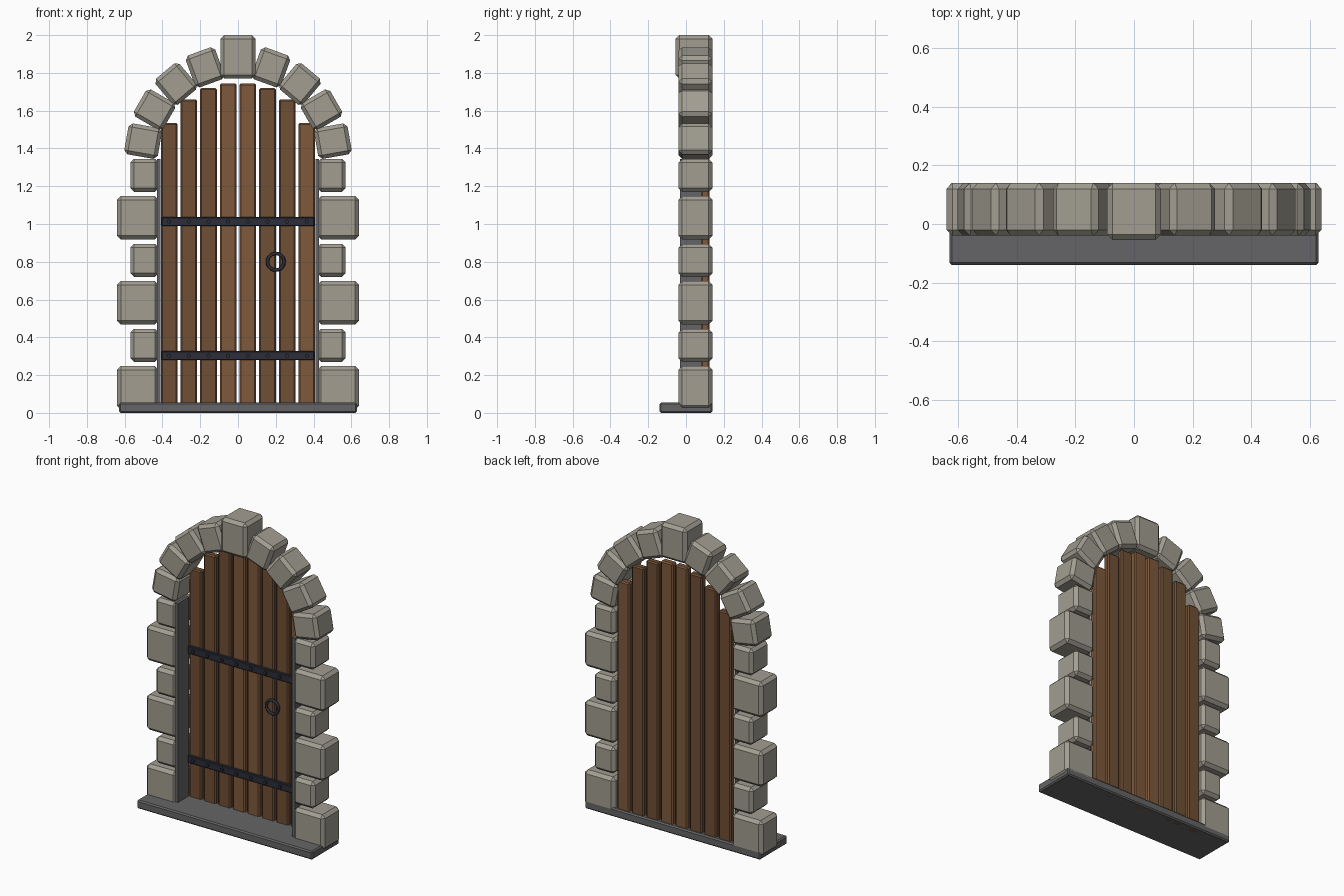
import bpy
from math import radians, cos, sin, pi

if "Cube" in bpy.data.objects:
    bpy.data.objects.remove(bpy.data.objects["Cube"])


def material(name, rgb):
    m = bpy.data.materials.new(name)
    m.diffuse_color = (*rgb, 1)
    m.use_nodes = True
    m.node_tree.nodes["Principled BSDF"].inputs["Base Color"].default_value = m.diffuse_color
    return m


STONE = material("stone", (0.36, 0.34, 0.285))
SLATE = material("slate", (0.13, 0.13, 0.135))
IRON = material("iron", (0.025, 0.027, 0.04))
WOODS = [material("wood_light", (0.21, 0.10, 0.045)),
         material("wood_dark", (0.16, 0.078, 0.036))]


def block(name, x, y, z, mat, bevel=0.0, about=None):
    """Box from (min, max) ranges; about=(pivot_z, angle) tilts it around y."""
    bpy.ops.mesh.primitive_cube_add(size=1)
    o = bpy.context.object
    o.name = name
    c = [(r[0] + r[1]) / 2 for r in (x, y, z)]
    d = [r[1] - r[0] for r in (x, y, z)]
    for v in o.data.vertices:
        v.co = [v.co[i] * d[i] for i in range(3)]
    if about:
        pz, a = about
        r = c[2] - pz
        c = [r * sin(a), c[1], pz + r * cos(a)]
        o.rotation_euler.y = a
    o.location = c
    o.data.materials.append(mat)
    if bevel:
        b = o.modifiers.new("chamfer", "BEVEL")
        b.width = bevel
        b.segments = 1
    return o


# Threshold slab
block("threshold", (-0.63, 0.63), (-0.14, 0.14), (0, 0.055), SLATE, 0.008)

# Jamb stones alternating large and small, and the inner jamb linings
for s, side in ((-1, "left"), (1, "right")):
    for i in range(3):
        z = 0.45 * i
        block(f"{side}_large_stone_{i}", sorted((s * 0.42, s * 0.64)),
              (-0.04, 0.14), (z + 0.018, z + 0.248), STONE, 0.02)
        block(f"{side}_small_stone_{i}", sorted((s * 0.42, s * 0.57)),
              (-0.04, 0.14), (z + 0.27, z + 0.445), STONE, 0.02)
    block(f"{side}_jamb_lining", sorted((s * 0.41, s * 0.43)),
          (-0.032, 0.085), (0.04, 1.345), SLATE)

# Arch stones and keystone
ARCH_Z = 1.35
for i in range(-4, 5):
    if i:
        block(f"arch_stone_{i + 4}", (-0.083, 0.083), (-0.04, 0.14),
              (ARCH_Z + 0.42, ARCH_Z + 0.60), STONE, 0.02,
              (ARCH_Z, radians(20 * i)))
block("keystone", (-0.093, 0.093), (-0.055, 0.14), (1.77, 2.0), STONE, 0.02)

# Door planks, stepped to follow the arch
PITCH = 0.104
tops = [1.745, 1.72, 1.66, 1.535]
for i in range(8):
    x = (i - 3.5) * PITCH
    top = tops[int(abs(i - 3.5))]
    block(f"plank_{i}", (x - 0.044, x + 0.044), (0.08, 0.125), (0, top),
          WOODS[0 if i in (3, 4, 7) else 1], 0.008)

# Iron straps with a rivet on every plank
for n, z in enumerate((0.303, 1.013)):
    block(f"strap_{n}", (-0.405, 0.405), (0.062, 0.085),
          (z - 0.024, z + 0.024), IRON, 0.004)
    for i in range(8):
        bpy.ops.mesh.primitive_cylinder_add(
            vertices=8, radius=0.011, depth=0.014,
            location=((i - 3.5) * PITCH, 0.059, z), rotation=(pi / 2, 0, 0))
        rivet = bpy.context.object
        rivet.name = f"rivet_{n}_{i}"
        rivet.data.materials.append(IRON)

# Ring handle
bpy.ops.mesh.primitive_torus_add(
    major_radius=0.044, minor_radius=0.009, major_segments=20,
    minor_segments=8, location=(0.2, 0.068, 0.80), rotation=(pi / 2, 0, 0))
ring = bpy.context.object
ring.name = "ring_handle"
ring.data.materials.append(IRON)
bpy.ops.object.shade_smooth_by_angle(angle=radians(50))
